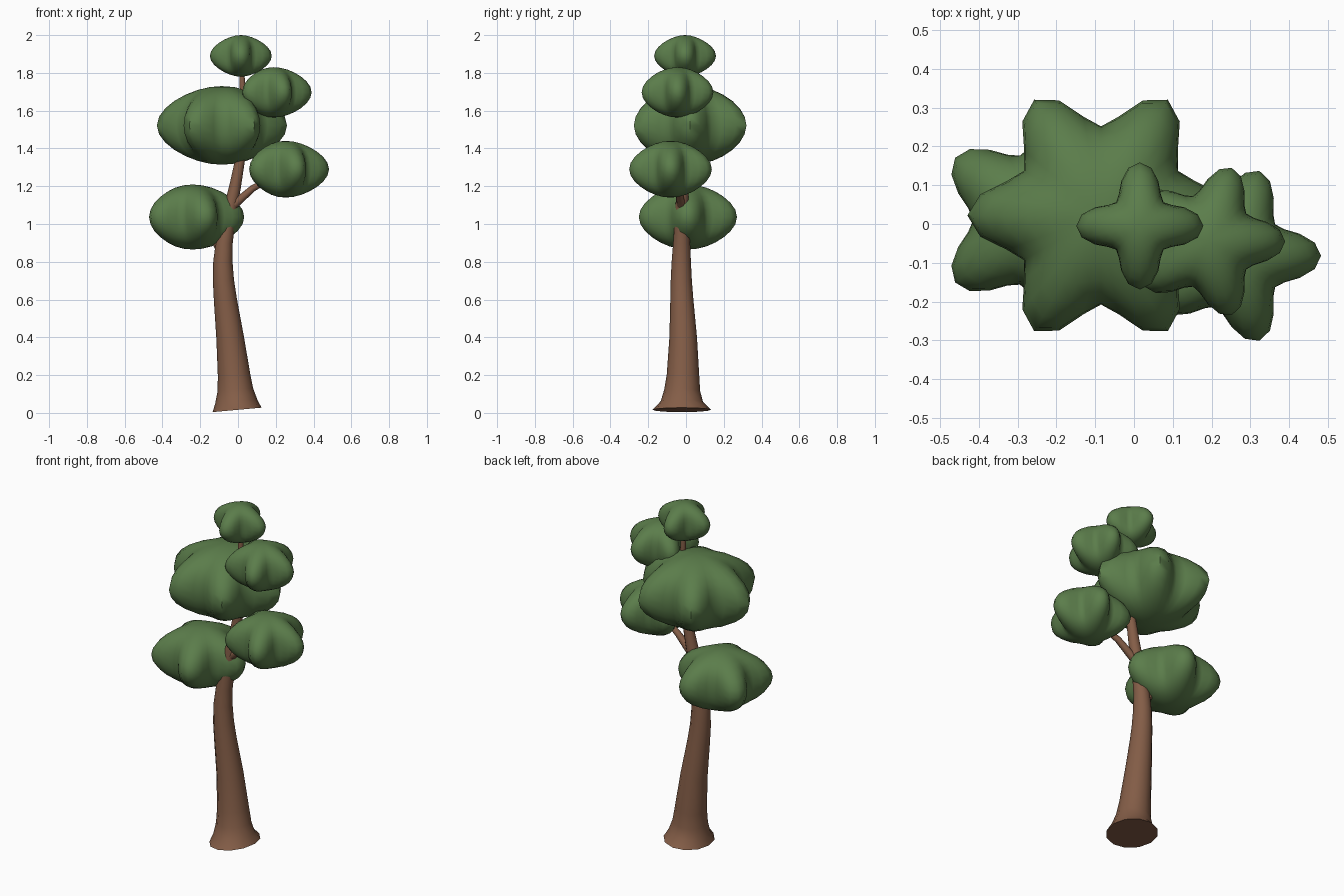
import bpy, math

if "Cube" in bpy.data.objects:
    bpy.data.objects.remove(bpy.data.objects["Cube"])

def material(name, rgb):
    m = bpy.data.materials.new(name)
    m.diffuse_color = (*rgb, 1)
    m.use_nodes = True
    m.node_tree.nodes["Principled BSDF"].inputs["Base Color"].default_value = m.diffuse_color
    return m

BARK = material("bark brown", (0.23, 0.11, 0.063))
LEAF = material("leaf green", (0.105, 0.205, 0.07))

def smooth(ob, angle):
    bpy.ops.object.select_all(action='DESELECT')
    ob.select_set(True)
    bpy.context.view_layer.objects.active = ob
    bpy.ops.object.shade_smooth_by_angle(angle=math.radians(angle))

def limb(name, pts, res=4):
    """Tapered tube through (x, y, z, radius) points, turned into a mesh."""
    cu = bpy.data.curves.new(name, 'CURVE')
    cu.dimensions = '3D'
    cu.bevel_depth = 1.0
    cu.bevel_resolution = res
    cu.use_fill_caps = True
    sp = cu.splines.new('POLY')
    sp.points.add(len(pts) - 1)
    for p, (x, y, z, r) in zip(sp.points, pts):
        p.co = (x, y, z, 1)
        p.radius = r
    ob = bpy.data.objects.new(name, cu)
    bpy.context.collection.objects.link(ob)
    bpy.ops.object.select_all(action='DESELECT')
    ob.select_set(True)
    bpy.context.view_layer.objects.active = ob
    bpy.ops.object.convert(target='MESH')
    ob = bpy.context.view_layer.objects.active
    ob.data.materials.clear()
    ob.data.materials.append(BARK)
    smooth(ob, 50)
    return ob

def foliage(name, centre, radius, height, lobes, amp):
    """Flattened ball whose sides swell into evenly spaced lobes."""
    bpy.ops.mesh.primitive_uv_sphere_add(segments=8 * lobes if lobes < 6 else 36,
                                         ring_count=14, radius=1, location=centre)
    ob = bpy.context.object
    ob.name = name
    for v in ob.data.vertices:
        x, y, z = v.co
        s = math.hypot(x, y)
        k = radius * (1 + amp * math.cos(lobes * math.atan2(y, x)) * s * s)
        v.co = (x * k, y * k, z * height)
    ob.data.materials.append(LEAF)
    smooth(ob, 60)

# Trunk: curved, flared at the foot
trunk = limb("trunk", [
    (-0.005, -0.022, 0.016, 0.130), (-0.009, -0.022, 0.060, 0.112),
    (-0.014, -0.020, 0.120, 0.095), (-0.021, -0.016, 0.200, 0.086),
    (-0.042, -0.015, 0.400, 0.073), (-0.067, -0.022, 0.600, 0.061),
    (-0.077, -0.025, 0.700, 0.056), (-0.080, -0.025, 0.800, 0.051),
    (-0.073, -0.023, 0.900, 0.045), (-0.057, -0.021, 1.000, 0.040),
    (-0.037, -0.020, 1.100, 0.035), (-0.015, -0.018, 1.200, 0.031),
    (0.022, -0.013, 1.400, 0.024), (0.032, -0.010, 1.600, 0.018),
    (0.015, -0.005, 1.880, 0.012)])
for v in trunk.data.vertices:          # foot is wider front to back
    if v.co.z < 0.04:
        v.co.y = -0.022 + (v.co.y + 0.022) * 1.19

# Branches reaching into the side clumps
limb("left_branch", [(-0.075, -0.02, 0.83, 0.026), (-0.12, -0.01, 0.91, 0.021),
                     (-0.24, 0.01, 1.04, 0.012)], 2)
limb("lower_right_branch", [(-0.035, -0.025, 1.09, 0.024), (0.08, -0.04, 1.19, 0.018),
                            (0.26, -0.08, 1.29, 0.010)], 2)
limb("upper_right_branch", [(0.02, -0.013, 1.45, 0.018), (0.10, -0.03, 1.60, 0.014),
                            (0.19, -0.045, 1.70, 0.009)], 2)

# Foliage clumps: centre, mean radius, half height, lobes, lobe depth
foliage("left_foliage", (-0.24, 0.01, 1.037), 0.224, 0.172, 5, 0.22)
foliage("lower_right_foliage", (0.252, -0.082, 1.29), 0.184, 0.15, 5, 0.25)
foliage("large_foliage", (-0.085, 0.022, 1.522), 0.287, 0.208, 6, 0.20)
foliage("upper_right_foliage", (0.19, -0.045, 1.697), 0.161, 0.133, 5, 0.24)
foliage("top_foliage", (0.015, -0.005, 1.89), 0.125, 0.11, 4, 0.31)
